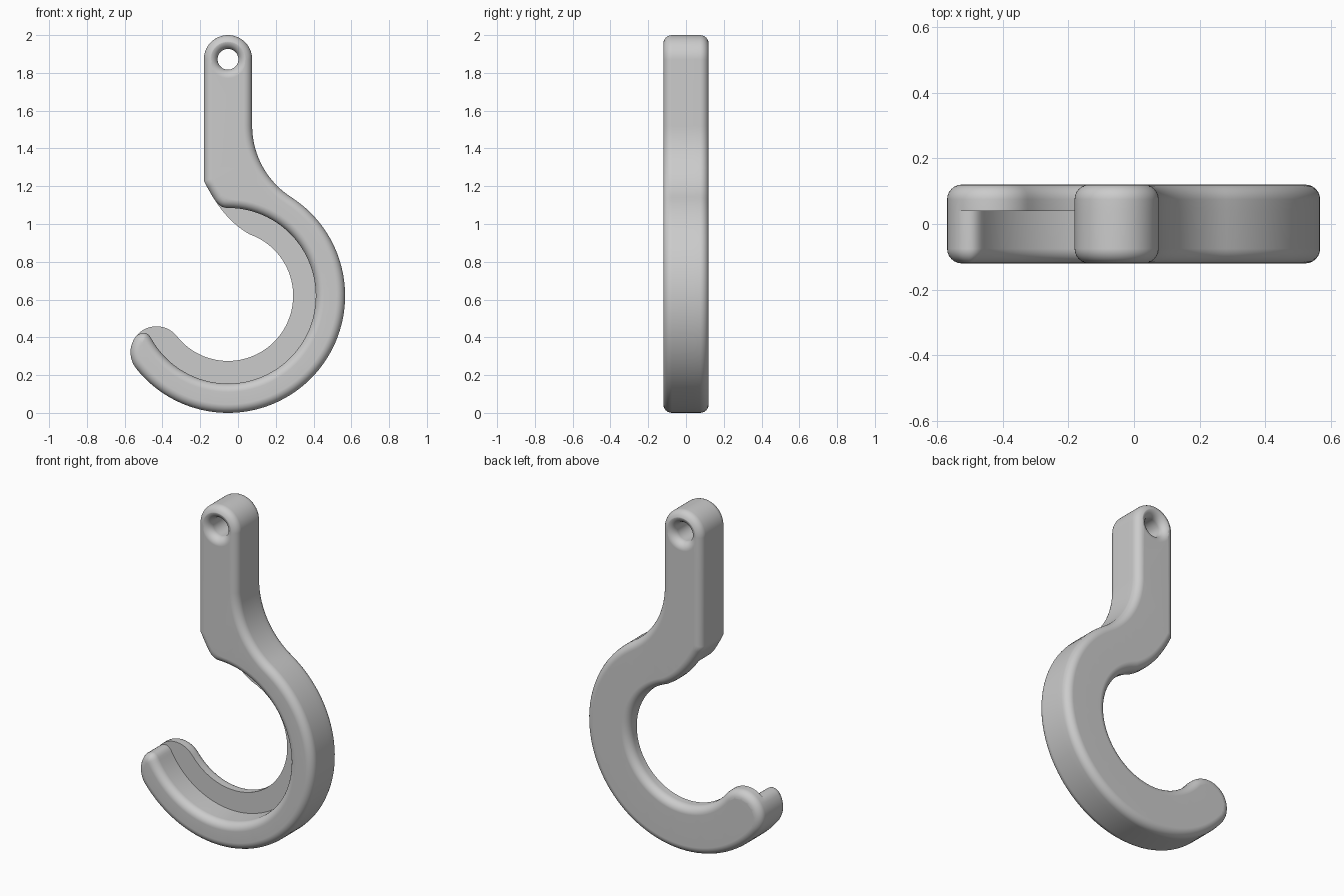
import bpy, bmesh, math
from mathutils import Vector as V

if "Cube" in bpy.data.objects:
    bpy.data.objects.remove(bpy.data.objects["Cube"])

O = V((-0.053, 0.62))          # centre of the hook bend (x, z)
R_OUT, R_WALL, R_IN = 0.62, 0.465, 0.345
TOP = V((-0.053, 1.872))       # centre of the eye
W = 0.128                      # half width of shank
Y0, Y_LEDGE, Y1 = -0.12, 0.04, 0.12
ROUND = 0.045


def arc(c, r, a0, a1, n):
    angles = [math.radians(a0 + (a1 - a0) * i / n) for i in range(n + 1)]
    return [c + r * V((math.cos(a), math.sin(a))) for a in angles]


def quad(p0, p1, p2, t0, t1, n):
    ts = [t0 + (t1 - t0) * i / n for i in range(n + 1)]
    return [p0 * (1 - t) ** 2 + p1 * 2 * t * (1 - t) + p2 * t * t for t in ts]


def inset(pts, d):
    out = []
    for i, p in enumerate(pts):
        a = (p - pts[i - 1]).normalized()
        b = (pts[(i + 1) % len(pts)] - p).normalized()
        n1, n2 = V((a.y, -a.x)), V((b.y, -b.x))
        out.append(p + (n1 + n2) / (1 + n1.dot(n2)) * d)
    return out


# Throat curve from shank to inner bend
throat = (V((TOP.x - W, 1.23)), V((-0.07, 1.003)), V((0.087, 0.933)))
throat_end = math.degrees(math.atan2(0.933 - O.y, 0.087 - O.x))
wall_corner = quad(*throat, 0.37, 0.37, 1)[0]

# Concave neck fillet tangent to the shank and the outer bend
dx, dz = W, 1.52 - O.y
r_neck = (dx * dx + dz * dz - R_OUT ** 2) / (2 * (R_OUT - dx))
neck = O + V((dx + r_neck, dz))
neck_a = math.degrees(math.atan2(dz, dx + r_neck))

# Rounded tip
tip_a, tip_r = -141.7, (R_OUT - R_IN) / 2
tip = arc(O, (R_OUT + R_IN) / 2, tip_a, tip_a, 1)[0]
tip_corner = arc(tip, tip_r, tip_a - 105.5, 0, 1)[0]

# Outline shared by the front wall and the back plate
shared = quad(*throat, 0.25, 0, 3)
shared += arc(TOP, W, 180, 0, 28)
shared += arc(neck, r_neck, 180, 180 + neck_a, 18)
shared += arc(O, R_OUT, neck_a, tip_a, 64)[1:]
shared += arc(tip, tip_r, tip_a, tip_a - 78, 12)[1:]

# Inner edge of the front wall
wall = arc(O, R_WALL, tip_a - 8.5, 90, 64)
wall_edge = quad(shared[-1], tip_corner, wall[0], 0, 1, 8)[1:-1] + wall
wall_edge += quad(wall[-1], wall_corner, shared[0], 0, 1, 8)[1:-1]

# Inner edge of the back plate
plate_edge = arc(tip, tip_r, tip_a - 78, tip_a - 180, 16)[1:]
plate_edge += arc(O, R_IN, tip_a, throat_end, 56)[1:]
plate_edge += quad(*throat, 1, 0.25, 10)[1:-1]

bm = bmesh.new()


def loop(pts, y):
    return [bm.verts.new((p.x, y, p.y)) for p in pts]


def half(pts, y_face, sign):
    """Side wall from the ledge to a rounded rim, closed by a flat face."""
    loops = [loop(pts, Y_LEDGE)]
    for i in range(7):
        a = math.pi / 2 * i / 6
        y = y_face - sign * ROUND * (1 - math.sin(a))
        loops.append(loop(inset(pts, ROUND * (1 - math.cos(a))), y))
    n = len(pts)
    for a, b in zip(loops, loops[1:]):
        for i in range(n):
            bm.faces.new((a[i], a[(i + 1) % n], b[(i + 1) % n], b[i]))
    bm.faces.new(loops[-1])


half(shared + wall_edge, Y0, -1)
half(shared + plate_edge, Y1, 1)
# Ledge between wall and plate
bm.faces.new(loop([shared[-1]] + plate_edge + [shared[0]] + wall_edge[::-1], Y_LEDGE))
bmesh.ops.remove_doubles(bm, verts=bm.verts, dist=1e-5)
bmesh.ops.triangulate(bm, faces=[f for f in bm.faces if len(f.verts) > 4])
bmesh.ops.recalc_face_normals(bm, faces=bm.faces)


def make_object(name, b):
    mesh = bpy.data.meshes.new(name)
    b.to_mesh(mesh)
    b.free()
    ob = bpy.data.objects.new(name, mesh)
    bpy.context.collection.objects.link(ob)
    return ob


hook = make_object("hook", bm)
mat = bpy.data.materials.new("light grey")
mat.diffuse_color = (0.6, 0.6, 0.6, 1)
mat.use_nodes = True
mat.node_tree.nodes["Principled BSDF"].inputs["Base Color"].default_value = mat.diffuse_color
hook.data.materials.append(mat)

# Flared eye hole cutter
bm = bmesh.new()
half_profile = [(0.1, 0.14), (0.1, 0.12)]
half_profile += [(0.1 - 0.045 * math.sin(a), 0.075 + 0.045 * math.cos(a))
                 for a in (math.pi / 2 * i / 8 for i in range(1, 9))]
profile = [(r, -y) for r, y in half_profile] + [(r, y) for r, y in half_profile[::-1]]
rings = [loop(arc(TOP, r, 0, 360, 48)[:-1], y) for r, y in profile]
for a, b in zip(rings, rings[1:]):
    for i in range(48):
        j = (i + 1) % 48
        bm.faces.new((a[i], a[j], b[j], b[i]))
bm.faces.new(rings[0])
bm.faces.new(rings[-1])
bmesh.ops.recalc_face_normals(bm, faces=bm.faces)
cutter = make_object("eye_cutter", bm)
cutter.data.materials.append(mat)
cutter.hide_render = True

cut = hook.modifiers.new("eye hole", 'BOOLEAN')
cut.operation, cut.solver, cut.object = 'DIFFERENCE', 'EXACT', cutter
bpy.context.view_layer.objects.active = hook
hook.select_set(True)
bpy.ops.object.modifier_apply(modifier=cut.name)
bpy.data.objects.remove(cutter)

# Smooth rounds, flat faces
bpy.ops.object.shade_smooth_by_angle(angle=math.radians(32))
weighted = hook.modifiers.new("flat faces", 'WEIGHTED_NORMAL')
weighted.keep_sharp = True
